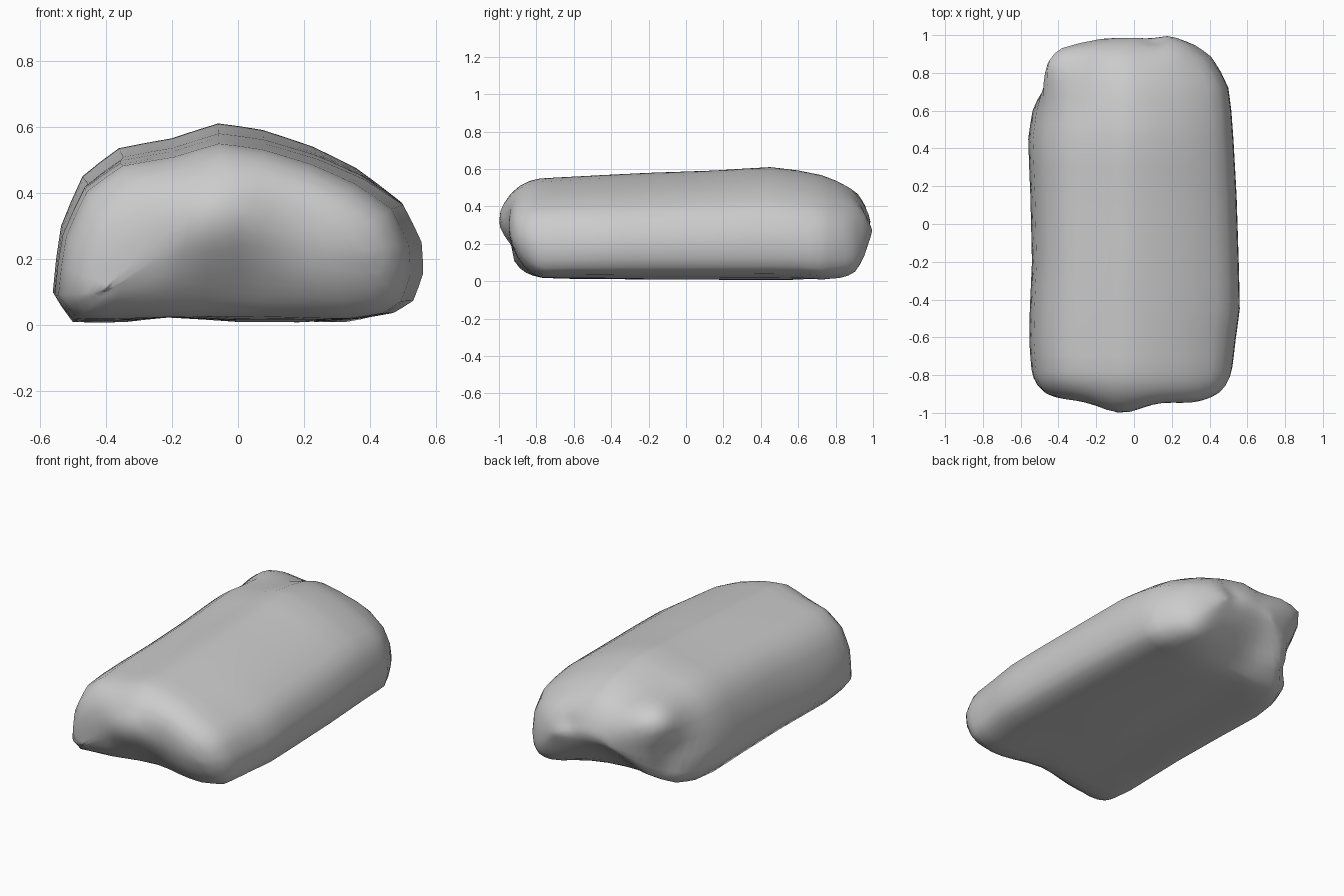
import bpy, bmesh, math
from mathutils import Vector

cube = bpy.data.objects.get("Cube")
if cube:
    bpy.data.objects.remove(cube, do_unlink=True)

stone = bpy.data.materials.new("stone_grey")
stone.use_nodes = True
GREY = (0.6, 0.6, 0.6, 1)
stone.diffuse_color = GREY
stone.node_tree.nodes["Principled BSDF"].inputs["Base Color"].default_value = GREY

# Widest cross-section, x and z, starting at the lower left edge
PROFILE = [(-.56, .1), (-.5, .01), (-.35, .01), (-.22, .025), (0, .01), (.2, .01), (.36, .02),
           (.47, .04), (.53, .08), (.56, .17), (.555, .27), (.5, .39), (.38, .475), (.24, .54),
           (.08, .59), (-.06, .61), (-.2, .565), (-.36, .535), (-.47, .45), (-.535, .3)]

# Body stations: y, left width, right width, floor, height scale
STATIONS = [(-.78, .97, .93, .02, .9), (-.62, .99, .96, .015, .915), (-.45, .985, 1, .015, .93),
            (-.2, .965, .99, .01, .95), (.15, .98, .97, .01, .97), (.45, 1, .94, .01, 1),
            (.6, .96, .92, .01, .97), (.72, .88, .89, .025, .93)]

# Lumps and dents: centre, radius, push
LUMPS = [((-.06, -.94, .31), .15, (0, -.07, 0)),      # front nose
         ((.28, -.92, .25), .14, (0, -.015, 0)),      # front right lobe
         ((0, -.9, .06), .2, (0, .05, .01)),          # front undercut
         ((-.5, -.94, .06), .18, (0, .03, 0)),        # front left corner
         ((.5, -.92, .12), .18, (0, .045, 0)),        # front right corner
         ((-.37, .8, .4), .15, (-.07, .06, .05)),     # back corner knob
         ((-.22, .9, .38), .18, (0, .025, .01)),      # broad lobe beside the knob
         ((-.15, .88, .13), .18, (0, -.07, 0)),       # recess under the lobe
         ((-.42, .8, .17), .12, (.04, -.04, 0)),      # notch under the knob
         ((.28, .86, .1), .15, (.02, .03, -.05)),     # back foot
         ((.2, .92, .35), .1, (0, .015, .01)),        # back lobe
         ((.11, .97, .34), .06, (0, -.02, 0))]        # back crease


def station(y, left, right, floor, height):
    return [(x * (left if x < 0 else right), y, max(floor, z * height)) for x, z in PROFILE]


def cap(ring, blend, y, squeeze, arch):
    """Shrink a ring towards an arched line."""
    out = []
    for x, _, z in ring:
        nx = x + (x * squeeze - x) * blend
        out.append((nx, y, z + (arch(x) - z) * blend))
    return out


def front_arch(x):
    return .36 - .5 * x * x + .2 * min(x, 0)


def back_arch(x):
    return .3 - .1 * x * x


# Boulder body: lofted rings with rounded ends
body = [station(*s) for s in STATIONS]
front = [cap(body[0], t, y, .7, front_arch)
         for t, y in ((.86, -.938), (.64, -.932), (.4, -.915), (.2, -.88), (.07, -.835))]
back = [cap(body[-1], t, y, .3, back_arch)
        for t, y in ((.12, .8), (.28, .875), (.53, .935), (.78, .975), (.93, .99))]

bm = bmesh.new()
rings = [[bm.verts.new(p) for p in ring] for ring in front + body + back]
n = len(PROFILE)
for a, b in zip(rings, rings[1:]):
    for i in range(n):
        j = (i + 1) % n
        bm.faces.new((a[i], a[j], b[j], b[i]))

# Close each thin end with a strip of quads between its top and bottom halves
for ring in (rings[0], rings[-1]):
    for i in range(n // 2 - 1):
        bm.faces.new((ring[i], ring[i + 1], ring[n - 2 - i], ring[n - 1 - i]))
bmesh.ops.recalc_face_normals(bm, faces=bm.faces)
bmesh.ops.subdivide_edges(bm, edges=bm.edges, cuts=1, use_grid_fill=True, smooth=.1)

# Push out the lumps and press in the dents
for v in bm.verts:
    start = v.co.copy()
    for centre, radius, push in LUMPS:
        distance = (start - Vector(centre)).length / radius
        v.co += Vector(push) * math.exp(-distance ** 2)

mesh = bpy.data.meshes.new("boulder_body")
bm.to_mesh(mesh)
bm.free()
boulder = bpy.data.objects.new("boulder_body", mesh)
bpy.context.collection.objects.link(boulder)

# Smooth shading and colour
mesh.materials.append(stone)
for p in mesh.polygons:
    p.use_smooth = True
